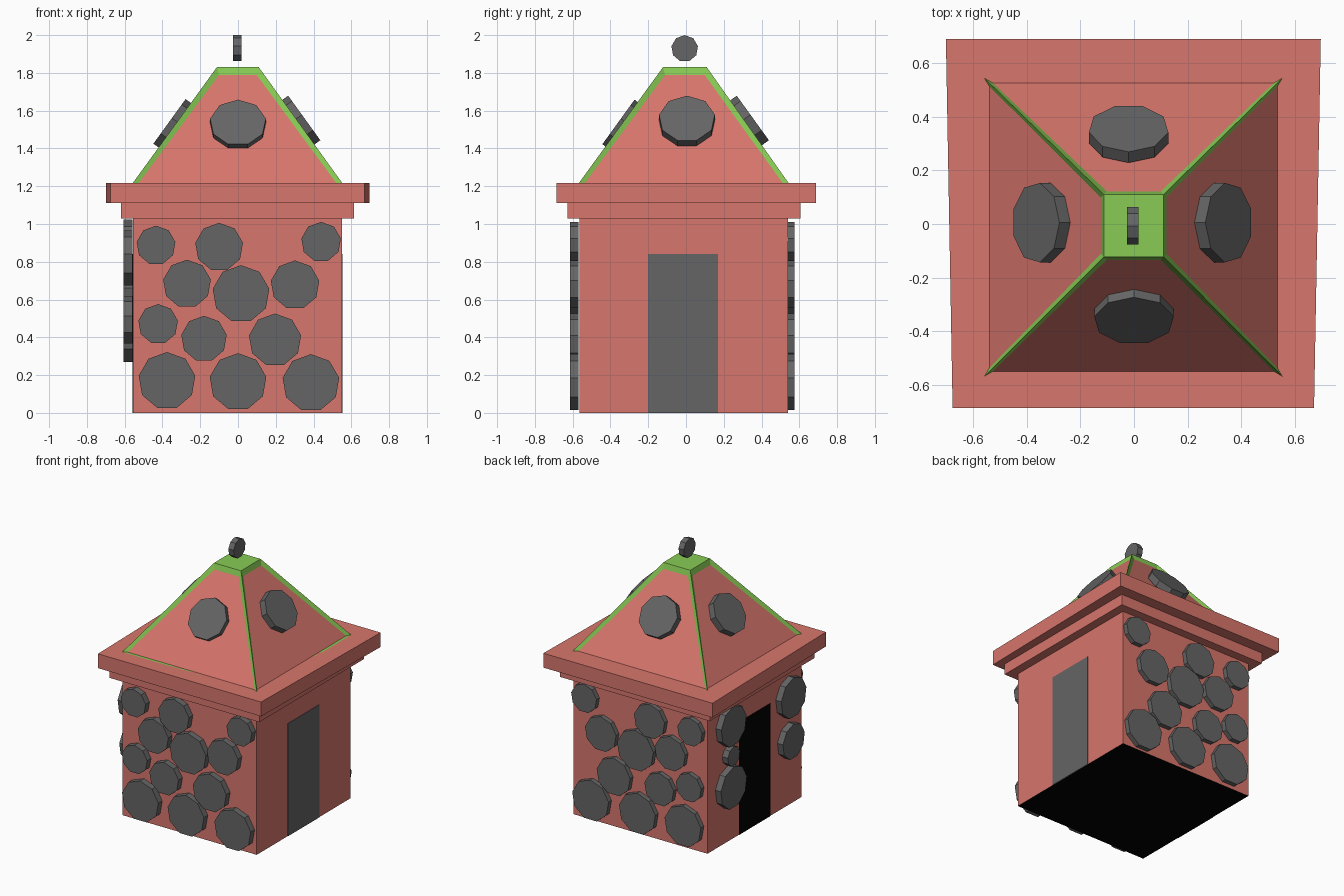
import bpy, bmesh
from mathutils import Vector

if "Cube" in bpy.data.objects:
    bpy.data.objects.remove(bpy.data.objects["Cube"])


def material(name, rgb):
    m = bpy.data.materials.new(name)
    m.diffuse_color = (*rgb, 1)
    m.use_nodes = True
    m.node_tree.nodes["Principled BSDF"].inputs["Base Color"].default_value = m.diffuse_color
    return m


PINK = material("pink", (0.68, 0.18, 0.15))
GREEN = material("green", (0.25, 0.60, 0.09))
STONE = material("stone_grey", (0.13, 0.13, 0.13))
BLACK = material("black", (0.0, 0.0, 0.0))


def finish(name, bm, *mats):
    bmesh.ops.recalc_face_normals(bm, faces=bm.faces)
    me = bpy.data.meshes.new(name)
    bm.to_mesh(me)
    bm.free()
    for m in mats:
        me.materials.append(m)
    ob = bpy.data.objects.new(name, me)
    bpy.context.collection.objects.link(ob)
    return ob


def loft(bottom, top, z0, z1):
    """Solid between two four-cornered outlines."""
    bm = bmesh.new()
    lo = [bm.verts.new((x, y, z0)) for x, y in bottom]
    hi = [bm.verts.new((x, y, z1)) for x, y in top]
    bm.faces.new(lo[::-1])
    bm.faces.new(hi)
    for i in range(4):
        j = (i + 1) % 4
        bm.faces.new((lo[i], lo[j], hi[j], hi[i]))
    bm.normal_update()
    return bm


def rect(x0, x1, y0, y1):
    return [(x0, y0), (x1, y0), (x1, y1), (x0, y1)]


def stone(name, centre, normal, r, thick):
    """Nine-sided disc facing along the normal, one corner up."""
    bm = bmesh.new()
    bmesh.ops.create_cone(bm, cap_ends=True, segments=9, radius1=r, radius2=r, depth=thick)
    ob = finish(name, bm, STONE)
    rot = Vector(normal).to_track_quat('Z', 'Y').to_matrix().to_4x4()
    ob.data.transform(rot)
    ob.location = centre


# Walls, with a dark underside
X0, X1, Y0, Y1 = -0.555, 0.55, -0.565, 0.54
walls = rect(X0, X1, Y0, Y1)
bm = loft(walls, walls, 0, 1.03)
for f in bm.faces:
    if f.normal.z < -0.9:
        f.material_index = 1
finish("walls", bm, PINK, BLACK)

# Flush doors on the right and left walls
for name, x, mat in (("right_door", X1, STONE), ("left_door", X0, BLACK)):
    d = rect(x - 0.003, x + 0.003, -0.20, 0.17)
    finish(name, loft(d, d, 0, 0.84), mat)

# Stepped eaves
step = rect(-0.62, 0.615, -0.627, 0.605)
finish("lower_eave", loft(step, step, 1.03, 1.11), PINK)
slab = [(-0.675, -0.685), (0.67, -0.685), (0.695, 0.688), (-0.70, 0.688)]
finish("upper_eave", loft(slab, slab, 1.11, 1.217), PINK)

# Roof: green frame with sunken pink panels
bm = loft(rect(-0.557, 0.552, -0.567, 0.543), rect(-0.112, 0.11, -0.122, 0.11), 1.217, 1.83)
panels = [f for f in bm.faces if abs(f.normal.z) < 0.9]
bmesh.ops.inset_individual(bm, faces=panels, thickness=0.022, depth=0)
for f in panels:
    f.material_index = 1
    for v in f.verts:
        v.co.z -= 0.026
finish("roof", bm, GREEN, PINK)

# Roof stones, tilted to the slope
for name, c, n in (
    ("front_roof_stone", (0.0, -0.340, 1.522), (0, -0.81, 0.585)),
    ("back_roof_stone", (-0.02, 0.336, 1.543), (0, 0.81, 0.585)),
    ("left_roof_stone", (-0.345, 0.005, 1.525), (-0.81, 0, 0.585)),
    ("right_roof_stone", (0.333, 0.005, 1.543), (0.81, 0, 0.585)),
):
    stone(name, c, n, 0.15, 0.05)

# Wall stones: x, z, radius; the back repeats the front
face_stones = [
    (-0.434, 0.887, 0.104), (-0.10, 0.878, 0.128), (0.44, 0.905, 0.106),
    (-0.27, 0.683, 0.128), (0.016, 0.63, 0.152), (0.302, 0.677, 0.13),
    (-0.423, 0.47, 0.106), (-0.18, 0.392, 0.122), (0.196, 0.386, 0.14),
    (-0.376, 0.17, 0.152), (0.0, 0.164, 0.152), (0.386, 0.159, 0.152),
]
for i, (x, z, r) in enumerate(face_stones):
    stone(f"front_stone_{i}", (x, -0.592, z), (0, -1, 0), r, 0.046)
    stone(f"back_stone_{i}", (x, 0.552, z), (0, 1, 0), r, 0.046)

# Stones around the left door: y, z, radius
left_stones = [(0.30, 0.873, 0.15), (0.30, 0.648, 0.072), (0.30, 0.415, 0.155),
               (-0.406, 0.815, 0.15), (-0.406, 0.49, 0.13)]
for i, (y, z, r) in enumerate(left_stones):
    stone(f"left_stone_{i}", (-0.582, y, z), (-1, 0, 0), r, 0.046)

# Floating disc finial
stone("finial", (-0.004, -0.007, 1.929), (1, 0, 0), 0.071, 0.043)
